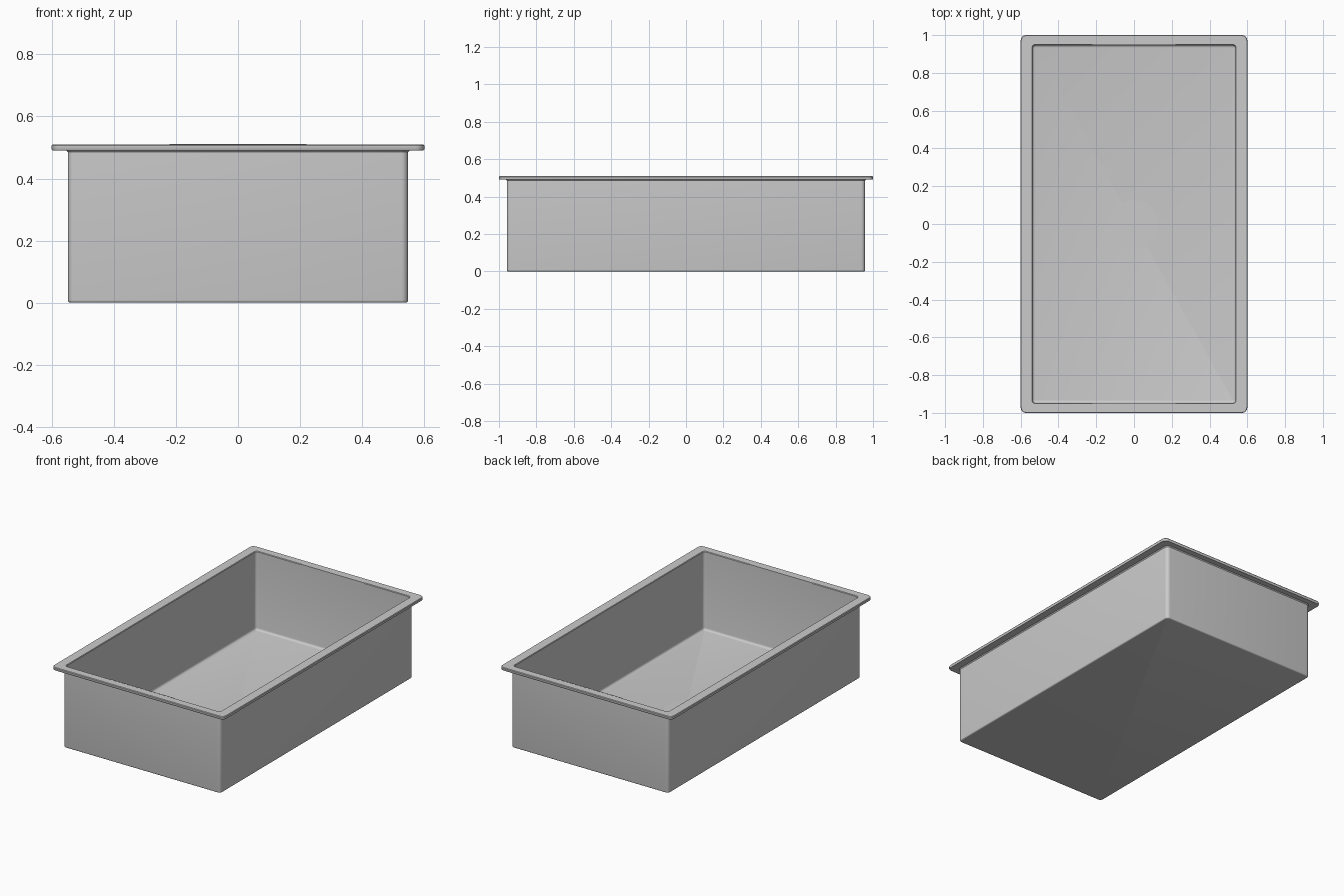
import bpy, bmesh
from math import cos, sin, pi, radians

if "Cube" in bpy.data.objects:
    bpy.data.objects.remove(bpy.data.objects["Cube"])

FLOOR = 0.015   # inside floor height
TOP = 0.51      # top of the rim


def rounded_rect(hx, hy, r, z, seg=6):
    """Loop of points around a rectangle with rounded corners."""
    pts = []
    for i, (sx, sy) in enumerate([(1, 1), (-1, 1), (-1, -1), (1, -1)]):
        for k in range(seg + 1):
            a = pi / 2 * (i + k / seg)
            pts.append((sx * (hx - r) + r * cos(a), sy * (hy - r) + r * sin(a), z))
    return pts


def loft(name, rings):
    """Closed skin through rings, capped at the first and last."""
    bm = bmesh.new()
    loops = [[bm.verts.new(p) for p in ring] for ring in rings]
    n = len(loops[0])
    for a, b in zip(loops, loops[1:]):
        for i in range(n):
            j = (i + 1) % n
            bm.faces.new((a[i], a[j], b[j], b[i]))
    bm.faces.new(loops[0][::-1])
    bm.faces.new(loops[-1])
    bmesh.ops.recalc_face_normals(bm, faces=bm.faces)
    me = bpy.data.meshes.new(name)
    bm.to_mesh(me)
    bm.free()
    ob = bpy.data.objects.new(name, me)
    bpy.context.collection.objects.link(ob)
    return ob


def fillet(hx, hy, corner, z, r, inside=False, seg=4):
    """Rings rounding the edge where a wall meets the bottom."""
    rings = []
    for k in range(seg + 1):
        t = pi / 2 * k / seg
        if inside:
            t = pi / 2 - t
        d = r * (1 - sin(t))
        rings.append(rounded_rect(hx - d, hy - d, max(corner - d, 0.002), z + r * (1 - cos(t))))
    return rings


# Basin: outer wall, flat rim, inner wall and floor in one profile
rings = fillet(0.548, 0.958, 0.022, 0, 0.008)
rings += [rounded_rect(0.548, 0.958, 0.022, 0.485),
          rounded_rect(0.553, 0.963, 0.027, 0.491),
          rounded_rect(0.598, 0.998, 0.026, 0.491),
          rounded_rect(0.600, 1.000, 0.028, 0.494),
          rounded_rect(0.600, 1.000, 0.028, TOP - 0.004),
          rounded_rect(0.597, 0.997, 0.025, TOP),
          rounded_rect(0.541, 0.951, 0.020, TOP),
          rounded_rect(0.538, 0.948, 0.017, TOP - 0.004)]
rings += fillet(0.538, 0.948, 0.017, FLOOR, 0.014, inside=True)
basin = loft("basin", rings)

# Drain cover, almost flush with the floor
drain = loft("drain_cover", [[(r * cos(2 * pi * i / 48), r * sin(2 * pi * i / 48), z)
                              for i in range(48)]
                             for r, z in ((0.127, FLOOR - 0.004), (0.127, FLOOR + 0.001))])

# Thin strips let into the top of both end walls
strips = []
for side, word in ((1, "back"), (-1, "front")):
    bpy.ops.mesh.primitive_cube_add(size=1, location=(0, side * 0.950, TOP - 0.009))
    ob = bpy.context.object
    ob.name = word + "_overflow_strip"
    ob.scale = (0.44, 0.006, 0.019)
    strips.append(ob)

# Smooth shading with crisp edges
bpy.ops.object.select_all(action='DESELECT')
for ob in (basin, drain):
    ob.select_set(True)
bpy.context.view_layer.objects.active = basin
bpy.ops.object.shade_smooth_by_angle(angle=radians(35))
